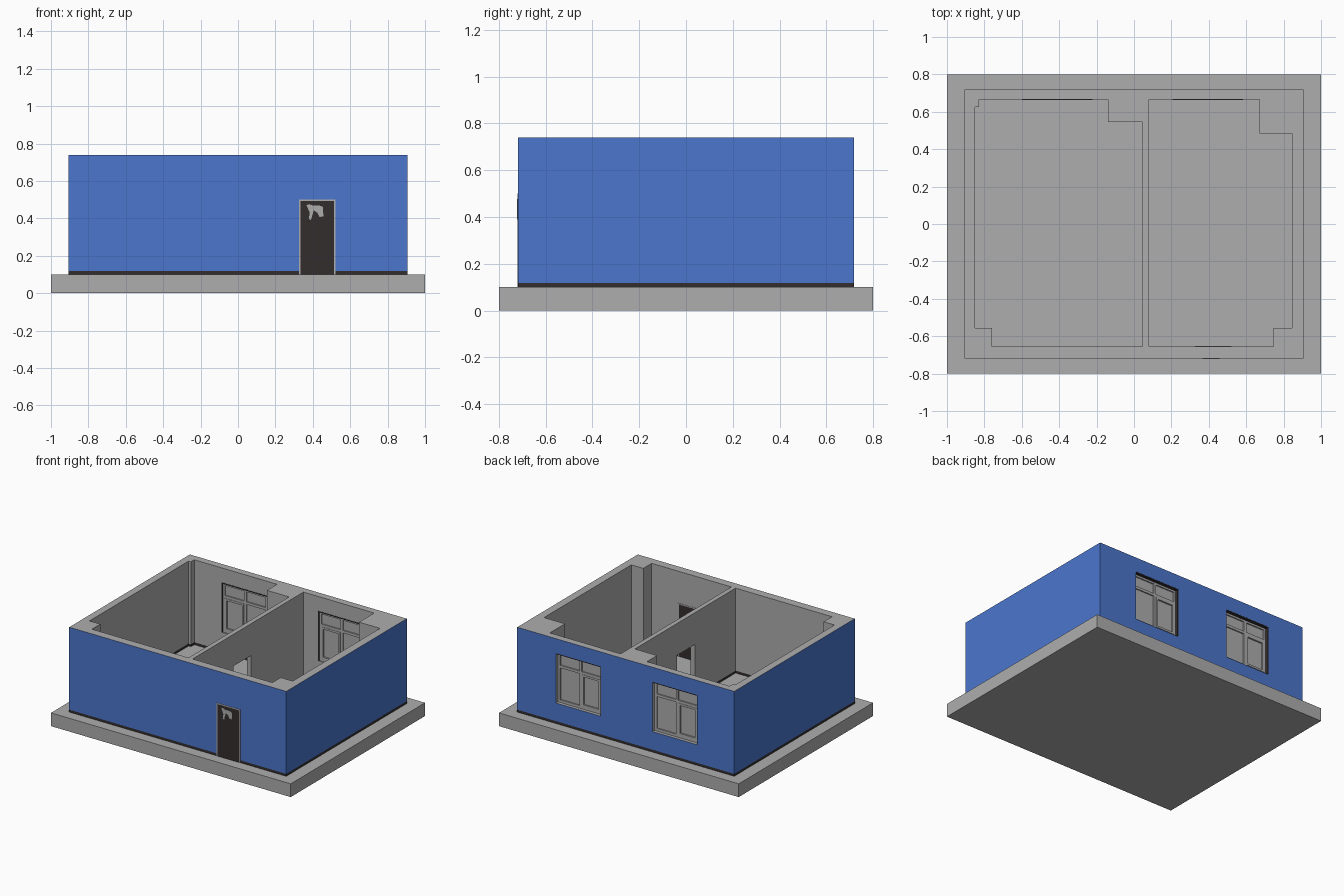
import bpy, bmesh

if "Cube" in bpy.data.objects:
    bpy.data.objects.remove(bpy.data.objects["Cube"])


def material(name, rgb):
    m = bpy.data.materials.new(name)
    m.diffuse_color = (*rgb, 1)
    m.use_nodes = True
    m.node_tree.nodes["Principled BSDF"].inputs["Base Color"].default_value = m.diffuse_color
    return m


GRAY = material("plaster gray", (0.42, 0.42, 0.42))
BLUE = material("wall blue", (0.069, 0.181, 0.61))
DARK = material("dark brown", (0.034, 0.026, 0.026))


def prism(name, pts, lo, hi, mat, axis="z"):
    """Extrude an outline along z (points are x,y) or along y (points are x,z)."""
    bm = bmesh.new()
    place = (lambda p, t: (p[0], p[1], t)) if axis == "z" else (lambda p, t: (p[0], t, p[1]))
    face = bm.faces.new([bm.verts.new(place(p, lo)) for p in pts])
    new = bmesh.ops.extrude_face_region(bm, geom=[face])["geom"]
    shift = (0, 0, hi - lo) if axis == "z" else (0, hi - lo, 0)
    bmesh.ops.translate(bm, vec=shift, verts=[v for v in new if isinstance(v, bmesh.types.BMVert)])
    bmesh.ops.recalc_face_normals(bm, faces=bm.faces[:])
    me = bpy.data.meshes.new(name)
    bm.to_mesh(me)
    bm.free()
    me.materials.append(mat)
    ob = bpy.data.objects.new(name, me)
    bpy.context.collection.objects.link(ob)
    return ob


def box(name, x0, x1, y0, y1, z0, z1, mat=GRAY):
    return prism(name, [(x0, y0), (x1, y0), (x1, y1), (x0, y1)], z0, z1, mat)


# Base slab and solid house block
X, Y, FLOOR, TOP, SKIRT = 0.905, 0.718, 0.10, 0.74, 0.118
box("base_slab", -1, 1, -0.8, 0.8, 0, FLOOR)
walls = box("walls", -X, X, -Y, Y, FLOOR, TOP)

# Cutters: two rooms with corner piers, windows, front door, inner doorway
left_room = [(-0.76, -0.655), (0.045, -0.655), (0.045, 0.545), (-0.14, 0.545), (-0.14, 0.665),
             (-0.83, 0.665), (-0.83, 0.625), (-0.85, 0.625), (-0.85, -0.555), (-0.76, -0.555)]
right_room = [(0.08, -0.655), (0.745, -0.655), (0.745, -0.555), (0.845, -0.555),
              (0.845, 0.485), (0.67, 0.485), (0.67, 0.665), (0.08, 0.665)]
WINDOWS = {"left": (-0.60, -0.222), "right": (0.205, 0.583)}
WZ0, WZ1 = 0.255, 0.63
DX0, DX1, DZ = 0.325, 0.522, 0.50
cutters = [prism("room_cutter", r, 0.05, 0.9, GRAY) for r in (left_room, right_room)]
cutters += [box("window_cutter", a, b, 0.6, 0.8, WZ0, WZ1) for a, b in WINDOWS.values()]
cutters.append(box("door_cutter", DX0, DX1, -0.8, -0.6, 0.05, DZ))
cutters.append(box("doorway_cutter", 0.0, 0.12, -0.17, 0.04, 0.05, DZ))
for c in cutters:
    mod = walls.modifiers.new("cut", "BOOLEAN")
    mod.operation, mod.solver, mod.object = "DIFFERENCE", "EXACT", c
    c.hide_render = True
bpy.context.view_layer.update()
cut = bpy.data.meshes.new_from_object(walls.evaluated_get(bpy.context.evaluated_depsgraph_get()))
walls.modifiers.clear()
walls.data = cut
for c in cutters:
    bpy.data.objects.remove(c)

# Wall colours: dark skirting band, blue outside, gray inside
cut.materials.clear()
for m in (GRAY, BLUE, DARK):
    cut.materials.append(m)
bm = bmesh.new()
bm.from_mesh(cut)
bmesh.ops.bisect_plane(bm, geom=bm.verts[:] + bm.edges[:] + bm.faces[:],
                       plane_co=(0, 0, SKIRT), plane_no=(0, 0, 1))
for f in bm.faces:
    c = f.calc_center_median()
    outside = all(abs(abs(v.co.x) - X) < 1e-3 for v in f.verts) or \
        all(abs(abs(v.co.y) - Y) < 1e-3 for v in f.verts)
    f.material_index = 2 if c.z < SKIRT else 1 if outside else 0
bm.to_mesh(cut)
bm.free()


# Windows: pane, outer frame, transom, mullion, opening sash and dark lining
def frame(name, x0, x1, z0, z1, y0, y1, w):
    box(name + "_side_a", x0, x0 + w, y0, y1, z0, z1)
    box(name + "_side_b", x1 - w, x1, y0, y1, z0, z1)
    box(name + "_bottom", x0 + w, x1 - w, y0, y1, z0, z0 + w)
    box(name + "_top", x0 + w, x1 - w, y0, y1, z1 - w, z1)


for side, (a, b) in WINDOWS.items():
    n, mid, tz = side + "_window", (a + b) / 2, 0.525
    box(n + "_pane", a, b, 0.681, 0.685, WZ0, WZ1)
    frame(n + "_frame", a, b, WZ0, WZ1, 0.672, 0.694, 0.02)
    box(n + "_transom", a + 0.02, b - 0.02, 0.672, 0.694, tz - 0.01, tz + 0.01)
    box(n + "_mullion", mid - 0.01, mid + 0.01, 0.672, 0.694, WZ0 + 0.02, WZ1 - 0.02)
    frame(n + "_sash", a + 0.02, mid - 0.01, WZ0 + 0.02, tz - 0.01, 0.669, 0.697, 0.015)
    box(n + "_jamb_lining", a, a + 0.006, 0.662, Y - 0.001, WZ0, WZ1, DARK)
    box(n + "_head_lining", a, b, 0.662, Y - 0.001, WZ1 - 0.006, WZ1, DARK)

# Front door: gray frame, dark leaf, worn light patch
w = 0.008
box("door_frame_left", DX0, DX0 + w, -0.72, -0.653, FLOOR, DZ)
box("door_frame_right", DX1 - w, DX1, -0.72, -0.653, FLOOR, DZ)
box("door_frame_top", DX0 + w, DX1 - w, -0.72, -0.653, DZ - w, DZ)
box("door_leaf", DX0 + w, DX1 - w, -0.72, -0.653, FLOOR, DZ - w, DARK)
patch = [(0.366, 0.47), (0.38, 0.476), (0.40, 0.468), (0.43, 0.47), (0.453, 0.463), (0.457, 0.41),
         (0.435, 0.408), (0.425, 0.43), (0.405, 0.443), (0.39, 0.39), (0.378, 0.398), (0.384, 0.43)]
prism("door_patch", patch, -0.722, -0.719, GRAY, "y")
